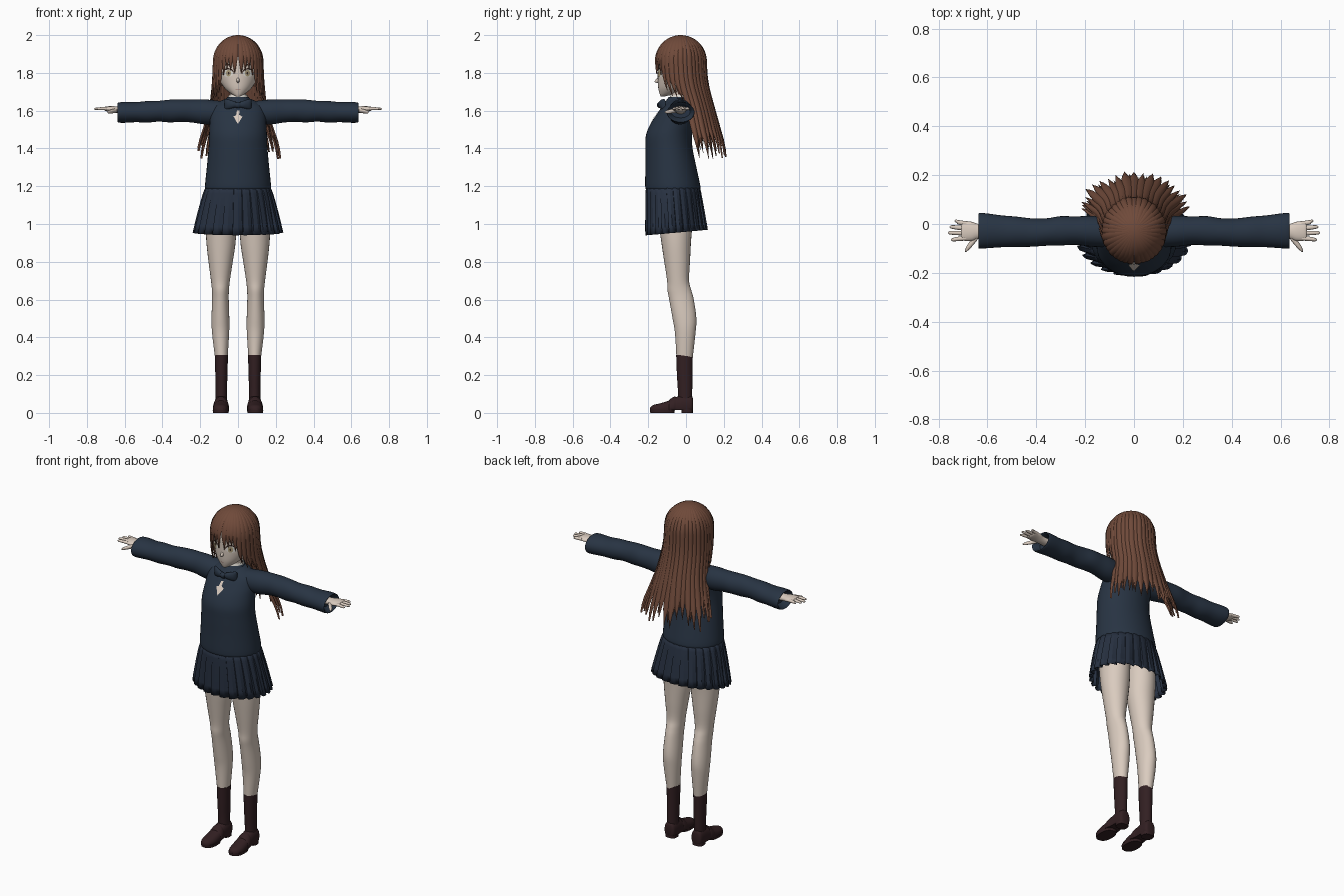
import bpy, bmesh, math, random
from math import sin, cos, pi, radians
from mathutils import Vector

random.seed(4)
if "Cube" in bpy.data.objects:
    bpy.data.objects.remove(bpy.data.objects["Cube"])


def material(name, r, g, b):
    m = bpy.data.materials.new(name)
    m.use_nodes = True
    m.diffuse_color = (r, g, b, 1)
    bsdf = m.node_tree.nodes["Principled BSDF"]
    bsdf.inputs["Base Color"].default_value = (r, g, b, 1)
    bsdf.inputs["Roughness"].default_value = 0.8
    return m


SKIN = material("skin", 0.70, 0.60, 0.52)
HAIR = material("brown hair", 0.16, 0.068, 0.042)
NAVY = material("navy knit", 0.021, 0.034, 0.056)
PLEAT = material("navy pleats", 0.02, 0.03, 0.052)
SHOE = material("dark brown", 0.032, 0.014, 0.016)
WHITE = material("off white", 0.75, 0.72, 0.66)
IRIS = material("pale amber", 0.42, 0.34, 0.2)
LASH = material("lash brown", 0.04, 0.02, 0.015)
LIP = material("lip", 0.4, 0.2, 0.17)


def finish(bm, name, mat, smooth=50, recalc=True):
    bmesh.ops.remove_doubles(bm, verts=bm.verts, dist=0.0002)
    if recalc:
        bmesh.ops.recalc_face_normals(bm, faces=bm.faces)
    me = bpy.data.meshes.new(name)
    bm.to_mesh(me)
    bm.free()
    me.materials.append(mat)
    ob = bpy.data.objects.new(name, me)
    bpy.context.collection.objects.link(ob)
    bpy.ops.object.select_all(action='DESELECT')
    ob.select_set(True)
    bpy.context.view_layer.objects.active = ob
    if smooth:
        bpy.ops.object.shade_smooth_by_angle(angle=radians(smooth))
    return ob


def refine(rows, steps=4):
    """Smooth spline through section rows (position, centre 1, centre 2, radius 1, radius 2)."""
    p = [Vector(r) for r in rows]
    p = [p[0]] + p + [p[-1]]
    out = []
    for a, b, c, d in zip(p, p[1:], p[2:], p[3:]):
        for i in range(steps):
            t = i / steps
            out.append(b + t * ((c - a) / 2 + t * ((a - 2.5 * b + 2 * c - d / 2)
                       + t * (1.5 * (b - c) + (d - a) / 2))))
    return out + [p[-1]]


def section(rows, pos):
    """Section of refined rows at one position."""
    for a, b in zip(rows, rows[1:]):
        if (a[0] - pos) * (b[0] - pos) <= 0 and a[0] != b[0]:
            return a.lerp(b, (pos - a[0]) / (b[0] - a[0]))
    return rows[0] if abs(rows[0][0] - pos) < abs(rows[-1][0] - pos) else rows[-1]


def loft(name, mat, rows, axis='z', side=1, n=28, power=1.0, floor=None, steps=4, caps=True):
    bm = bmesh.new()
    rings = []
    for pos, c1, c2, r1, r2 in refine(rows, steps):
        ring = []
        for k in range(n):
            c, s = cos(2 * pi * k / n), sin(2 * pi * k / n)
            u = c1 + r1 * math.copysign(abs(c) ** power, c)
            v = c2 + r2 * math.copysign(abs(s) ** power, s)
            x, y, z = {'x': (pos, u, v), 'y': (u, pos, v), 'z': (u, v, pos)}[axis]
            ring.append(bm.verts.new((x * side, y, z if floor is None else max(z, floor))))
        rings.append(ring)
    for a, b in zip(rings, rings[1:]):
        for k in range(n):
            bm.faces.new((a[k], a[(k + 1) % n], b[(k + 1) % n], b[k]))
    if caps:
        bm.faces.new(rings[0])
        bm.faces.new(rings[-1])
    return finish(bm, name, mat)


def plate(name, mat, surface, outline, lift):
    """Thin patch lying on the front of a lofted surface."""
    bm = bmesh.new()

    def put(x, z):
        _, cx, cy, rx, ry = section(surface, z)
        return bm.verts.new((x, cy - ry * math.sqrt(max(0, 1 - (x / rx) ** 2)) - lift, z))
    n = len(outline)
    mx, mz = sum(p[0] for p in outline) / n, sum(p[1] for p in outline) / n
    mid = put(mx, mz)
    half = [put((x + mx) / 2, (z + mz) / 2) for x, z in outline]
    edge = [put(x, z) for x, z in outline]
    for k in range(n):
        j = (k + 1) % n
        bm.faces.new((mid, half[k], half[j]))
        bm.faces.new((half[k], edge[k], edge[j], half[j]))
    return finish(bm, name, mat, recalc=False)


def oval(cx, cz, w, h):
    return [(cx + w * cos(k * pi / 10), cz + h * sin(k * pi / 10)) for k in range(20)]


# Head, nose and neck
head_rows = [(1.676, 0, -.122, .012, .012), (1.69, 0, -.098, .038, .042), (1.72, 0, -.07, .072, .077),
             (1.76, 0, -.045, .098, .105), (1.80, 0, -.035, .11, .116), (1.86, 0, -.03, .115, .12),
             (1.93, 0, -.03, .094, .1), (1.975, 0, -.03, .03, .03)]
loft("head", SKIN, head_rows)
loft("nose", SKIN, [(-.135, 0, 1.765, .012, .02), (-.153, 0, 1.759, .008, .012), (-.167, 0, 1.754, .002, .002)], 'y', n=12)
loft("neck", SKIN, [(1.58, 0, -.03, .05, .045), (1.66, 0, -.035, .043, .043), (1.74, 0, -.045, .045, .05)])

# Face details
face = refine(head_rows)
for side, word in ((1, "left"), (-1, "right")):
    x = .052 * side
    plate(word + "_lash", LASH, face, oval(x, 1.803, .029, .022), .002)
    plate(word + "_eye", WHITE, face, oval(x, 1.798, .026, .02), .0035)
    plate(word + "_iris", IRIS, face, oval(x * .96, 1.798, .013, .018), .005)
    plate(word + "_pupil", LASH, face, oval(x * .96, 1.798, .004, .007), .006)
    plate(word + "_brow", LASH, face, oval(x, 1.843, .024, .003), .003)
plate("mouth", LIP, face, oval(0, 1.713, .013, .002), .003)

# Sweater body, collars and chest patch
torso_rows = [(1.185, 0, -.07, .17, .14), (1.2, 0, -.07, .175, .146), (1.3, 0, -.08, .165, .135),
              (1.4, 0, -.09, .156, .125), (1.47, 0, -.09, .153, .122), (1.53, 0, -.073, .15, .115),
              (1.58, 0, -.056, .148, .1), (1.62, 0, -.045, .138, .082), (1.645, 0, -.036, .105, .066),
              (1.665, 0, -.032, .06, .052)]
loft("sweater", NAVY, torso_rows, n=40)
loft("shirt_collar", WHITE, [(1.645, 0, -.034, .06, .058), (1.682, 0, -.034, .05, .048)], caps=False)
loft("outer_collar", NAVY, [(1.625, 0, -.045, .095, .085), (1.65, 0, -.04, .072, .068), (1.672, 0, -.036, .057, .056)], caps=False)
plate("chest_patch", SKIN, refine(torso_rows),
      [(.008, 1.6), (.006, 1.578), (.024, 1.568), (.012, 1.55), (.0, 1.53), (-.01, 1.545),
       (-.024, 1.57), (-.01, 1.575), (-.006, 1.6)][::-1], .006)

# Pleated skirt with its hem higher at the back
bm = bmesh.new()
PLEATS, LEVELS = 26, 7
fold = [1.0, 1.0, 0.99, 0.91]
grid = []
for i in range(LEVELS):
    t = i / (LEVELS - 1)
    ring = []
    for k in range(PLEATS * 4):
        a = 2 * pi * (k + (0.8 if k % 4 == 3 else 0)) / (PLEATS * 4)
        f = 1 - (1 - fold[k % 4]) * (0.25 + 0.75 * t)
        flare = t ** 0.8
        y = -.07 + .02 * t + (.142 + .024 * flare) * f * sin(a)
        ring.append(bm.verts.new(((.168 + .072 * flare) * f * cos(a), y, 1.205 - .25 * t + .09 * t * (y + .05))))
    grid.append(ring)
for a, b in zip(grid, grid[1:]):
    for k in range(len(a)):
        j = (k + 1) % len(a)
        bm.faces.new((a[k], b[k], b[j], a[j]))
skirt = finish(bm, "skirt", PLEAT, smooth=15)
skirt.modifiers.new("cloth", 'SOLIDIFY').thickness = 0.004

# Limbs, mirrored
for side, word in ((1, "left_"), (-1, "right_")):
    loft(word + "sleeve", NAVY, [(.08, -.035, 1.59, .06, .06), (.17, -.03, 1.593, .063, .066), (.24, -.027, 1.598, .058, .061),
         (.3, -.028, 1.6, .06, .059), (.36, -.033, 1.598, .056, .06), (.42, -.035, 1.597, .058, .055),
         (.48, -.032, 1.594, .062, .057), (.54, -.03, 1.592, .065, .053), (.6, -.028, 1.591, .071, .055),
         (.632, -.028, 1.59, .073, .053), (.634, -.028, 1.59, .066, .046), (.6, -.028, 1.592, .05, .03)], 'x', side)
    loft(word + "palm", SKIN, [(.58, -.03, 1.6, .028, .02), (.635, -.03, 1.604, .03, .018), (.665, -.03, 1.608, .039, .016),
         (.7, -.028, 1.61, .04, .012), (.708, -.028, 1.61, .034, .006)], 'x', side, n=20)
    for name, y, tip_y, tip_x in (("little", .002, .012, .735), ("ring", -.018, -.012, .755),
                                  ("middle", -.038, -.036, .762), ("index", -.058, -.064, .75)):
        loft(word + name + "_finger", SKIN, [(.685, y, 1.61, .0095, .009), (.72, (y + tip_y) / 2, 1.611, .009, .008),
             (tip_x - .008, tip_y, 1.61, .007, .006), (tip_x, tip_y, 1.609, .002, .002)], 'x', side, n=10)
    loft(word + "thumb", SKIN, [(.64, -.05, 1.602, .014, .012), (.665, -.078, 1.597, .016, .011),
         (.684, -.1, 1.593, .012, .008), (.692, -.111, 1.592, .003, .002)], 'x', side, n=12)
    loft(word + "leg", SKIN, [(1.17, .088, -.06, .084, .095), (1.0, .09, -.055, .081, .088), (.9, .09, -.052, .077, .078),
         (.8, .092, -.047, .064, .068), (.7, .093, -.042, .05, .058), (.65, .093, -.035, .045, .063),
         (.6, .093, -.024, .044, .065), (.5, .093, -.008, .047, .063), (.42, .092, -.004, .045, .054),
         (.28, .088, -.008, .032, .042)], 'z', side)
    loft(word + "sock", SHOE, [(.306, .088, -.008, .035, .044), (.2, .088, -.007, .032, .041),
         (.12, .088, -.005, .03, .038), (.05, .088, -.005, .03, .036)], 'z', side)
    loft(word + "shoe", SHOE, [(.037, .089, .045, .02, .03), (.028, .089, .042, .032, .048), (-.01, .089, .04, .036, .055),
         (-.05, .09, .033, .037, .052), (-.09, .09, .025, .04, .04), (-.14, .092, .018, .04, .032),
         (-.175, .092, .015, .03, .026), (-.19, .092, .013, .012, .015)], 'y', side, power=.85, floor=.014)
    loft(word + "shoe_strap", SHOE, [(-.055, .09, .033, .038, .055), (-.065, .09, .031, .041, .054),
         (-.085, .09, .026, .0425, .046), (-.09, .09, .025, .04, .041)], 'y', side, floor=.014)
    loft(word + "heel", SHOE, [(.0, .089, .006, .033, .03), (.018, .089, .006, .034, .03)], 'z', side, power=.7)
    loft(word + "sole", SHOE, [(.0, .091, -.125, .041, .064), (.016, .091, -.125, .043, .066)], 'z', side, power=.85)
    # One half of the neck bow
    loft(word + "bow_loop", NAVY, [(.004, -.136, 1.632, .01, .012), (.03, -.134, 1.633, .014, .02),
         (.06, -.122, 1.634, .013, .028), (.072, -.114, 1.634, .006, .026)], 'x', side, n=16)
loft("bow_knot", NAVY, [(-.013, -.138, 1.63, .012, .014), (0, -.14, 1.63, .014, .016), (.013, -.138, 1.63, .012, .014)], 'x', n=16)

# Hair: dome on top, then a curtain that flares towards the ends
curtain = refine([(1.86, 0, -.028, .13, .135), (1.75, 0, -.019, .135, .134), (1.62, 0, .018, .15, .13),
                  (1.5, 0, .042, .185, .14), (1.42, 0, .06, .213, .145), (1.34, 0, .072, .228, .145)])


def hair_point(a, s, k):
    if s < 1:
        z, f = 1.86 + .14 * cos(s * pi / 2), sin(s * pi / 2)
        cx, cy, rx, ry = 0, -.028, .13 * f, .135 * f
    else:
        z = 1.86 - .51 * (s - 1)
        _, cx, cy, rx, ry = section(curtain, z)
    return (k * rx * sin(a), cy + k * ry * cos(a), z)


def lock(bm, angle, width, end, size=1.0, bulge=.05, taper=.45, rows=22):
    """One strand running from the crown to a pointed tip."""
    cols = max(4, int(width / 5) * 2)
    grid = []
    for i in range(rows + 1):
        s = end * i / rows
        t = max(0, (s - end + taper) / taper) if taper else 0
        w = radians(width) * (1 - t ** 1.7)
        grid.append([bm.verts.new(hair_point(radians(angle) + w * (2 * j / cols - 1), s,
                     size + bulge * (1 - (2 * j / cols - 1) ** 2) - .03 * t * t)) for j in range(cols + 1)])
    for a, b in zip(grid, grid[1:]):
        for j in range(cols):
            bm.faces.new((a[j], a[j + 1], b[j + 1], b[j]))


bm = bmesh.new()
lock(bm, 180, 95, .86, .97, 0, 0)
lock(bm, 0, 108, 1.34, .96, 0, 0)
lock(bm, 0, 76, 1.68, .96, 0, 0)
finish(bm, "hair_base", HAIR, recalc=False)

bm = bmesh.new()
for i in range(19):
    lock(bm, -90 + 10 * i, 7.5, random.uniform(1.86, 2.02), random.uniform(.97, 1.0))
for i in range(18):
    lock(bm, -85 + 10 * i, 7, random.uniform(1.75, 1.95), random.uniform(.93, .96))
finish(bm, "back_hair", HAIR, recalc=False)

bm = bmesh.new()
for side in (1, -1):
    for angle, end in ((101, 1.42), (113, 1.38), (124, 1.36), (134, 1.3), (144, 1.14), (153, 1.08), (162, 1.1), (172, 1.13)):
        lock(bm, side * angle, 7.5, end, random.uniform(.98, 1.0), .04, .32 if angle < 140 else .24)
finish(bm, "fringe", HAIR, recalc=False)
